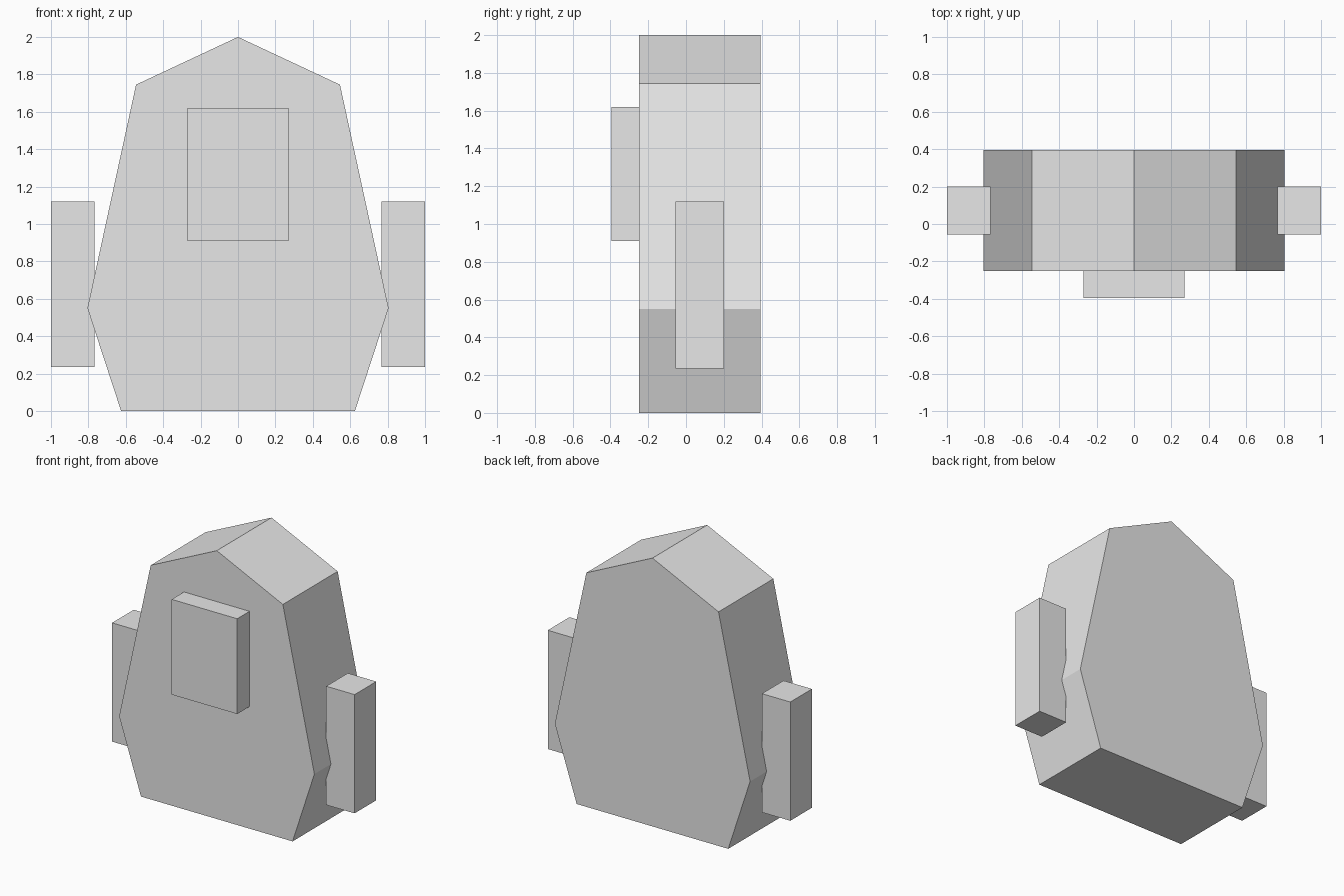
import bpy
import bmesh

default_cube = bpy.data.objects.get("Cube")
if default_cube:
    bpy.data.objects.remove(default_cube, do_unlink=True)

grey = bpy.data.materials.new("light grey")
grey.use_nodes = True
colour = (0.8, 0.8, 0.8, 1)
grey.diffuse_color = colour
grey.node_tree.nodes["Principled BSDF"].inputs["Base Color"].default_value = colour


def extrude_profile(name, profile, front, back):
    """Solid prism from an x-z outline, running from front to back along y."""
    bm = bmesh.new()
    face = bm.faces.new([bm.verts.new((x, front, z)) for x, z in profile])
    result = bmesh.ops.extrude_face_region(bm, geom=[face], use_keep_orig=True)
    moved = [v for v in result["geom"] if isinstance(v, bmesh.types.BMVert)]
    bmesh.ops.translate(bm, verts=moved, vec=(0, back - front, 0))
    bmesh.ops.recalc_face_normals(bm, faces=bm.faces)
    mesh = bpy.data.meshes.new(name)
    bm.to_mesh(mesh)
    bm.free()
    mesh.materials.append(grey)
    obj = bpy.data.objects.new(name, mesh)
    bpy.context.collection.objects.link(obj)
    return obj


def box(name, left, right, front, back, bottom, top):
    outline = [(left, bottom), (right, bottom), (right, top), (left, top)]
    return extrude_profile(name, outline, front, back)


# Faceted body, its outline mirrored about the peak
half = [(0.625, 0), (0.805, 0.55), (0.545, 1.745)]
outline = half + [(0, 2)] + [(-x, z) for x, z in reversed(half)]
extrude_profile("body", outline, -0.25, 0.395)

# Raised panel on the front
box("front_panel", -0.27, 0.27, -0.395, -0.25, 0.91, 1.62)

# Upright blocks on both sides
for side, centre in (("left", 0.883), ("right", -0.883)):
    box(side + "_arm", centre - 0.117, centre + 0.117, -0.055, 0.2, 0.235, 1.12)
